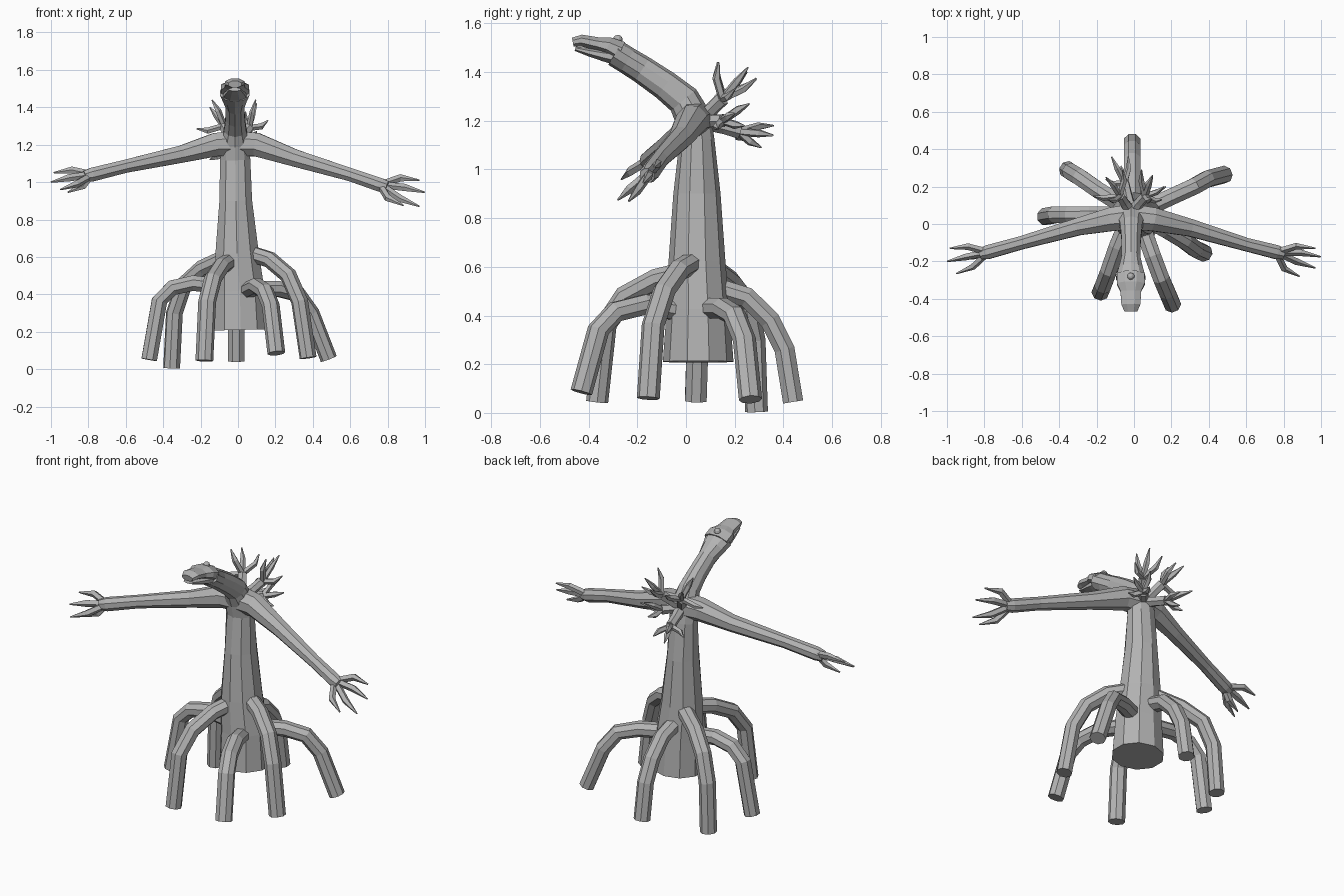
import bpy, bmesh, math
from mathutils import Vector

skin = bpy.data.materials.new("grey skin")
skin.diffuse_color = (0.45, 0.45, 0.45, 1)


def sweep(bm, path, sides, ref):
    """Tube through (point, half width, half height) stations, capped."""
    pts = [Vector(p[0]) for p in path]
    rings = []
    for i, (_, rw, rh) in enumerate(path):
        t = (pts[min(i + 1, len(pts) - 1)] - pts[max(i - 1, 0)]).normalized()
        u = Vector(ref)
        u = (u - t * u.dot(t)).normalized()
        v = t.cross(u)
        ring = []
        for k in range(sides):
            a = 2 * math.pi * (k + 0.5) / sides
            ring.append(bm.verts.new(pts[i] + u * rw * math.cos(a) + v * rh * math.sin(a)))
        rings.append(ring)
    for a, b in zip(rings, rings[1:]):
        for k in range(sides):
            j = (k + 1) % sides
            bm.faces.new((a[k], a[j], b[j], b[k]))
    bm.faces.new(rings[0][::-1])
    bm.faces.new(rings[-1])


def finish(bm, name):
    bmesh.ops.recalc_face_normals(bm, faces=bm.faces)
    mesh = bpy.data.meshes.new(name)
    bm.to_mesh(mesh)
    bm.free()
    mesh.materials.append(skin)
    ob = bpy.data.objects.new(name, mesh)
    bpy.context.collection.objects.link(ob)


def finger(bm, wrist, tip, size, spread):
    """Bent claw: leaves the wrist outward, swells, then tapers to the tip."""
    w, t = Vector(wrist), Vector(tip)
    mid = w.lerp(t, 0.5) + Vector(spread)
    ref = (0.31, 0.42, 0.85)
    sweep(bm, [(w, size, size), (mid, size * 1.05, size * 0.9),
               (t, size * 0.2, size * 0.2)], 5, ref)


# trunk and neck in one sweep: x, y, z, half width, half depth
bm = bmesh.new()
body = [(0.015, 0.05, 0.21, 0.15, 0.145), (0.01, 0.05, 0.42, 0.138, 0.13),
        (-0.005, 0.045, 0.62, 0.122, 0.117), (-0.012, 0.045, 0.9, 0.092, 0.097),
        (-0.015, 0.045, 1.12, 0.085, 0.072), (-0.015, 0.03, 1.21, 0.078, 0.075),
        (-0.015, -0.01, 1.285, 0.062, 0.068), (-0.015, -0.085, 1.345, 0.054, 0.062),
        (-0.016, -0.18, 1.41, 0.052, 0.058), (-0.017, -0.24, 1.447, 0.068, 0.056),
        (-0.017, -0.29, 1.478, 0.083, 0.056)]
sweep(bm, [(b[:3], b[3], b[4]) for b in body], 10, (1, 0, 0))
finish(bm, "trunk_and_neck")

# head: upper jaw and slightly open lower jaw
for name, rows in (("upper_jaw", [(-0.27, 1.482, 0.08, 0.05), (-0.32, 1.507, 0.081, 0.04),
                                  (-0.36, 1.515, 0.06, 0.03), (-0.43, 1.53, 0.055, 0.026),
                                  (-0.465, 1.523, 0.038, 0.02)]),
                   ("lower_jaw", [(-0.28, 1.458, 0.07, 0.034), (-0.34, 1.469, 0.062, 0.026),
                                  (-0.4, 1.482, 0.048, 0.018), (-0.455, 1.496, 0.034, 0.01)])):
    bm = bmesh.new()
    sweep(bm, [((-0.017, y, z), w, h) for y, z, w, h in rows], 8, (1, 0, 0))
    finish(bm, name)

# single eye on top of the head
bm = bmesh.new()
bmesh.ops.create_uvsphere(bm, u_segments=10, v_segments=6, radius=0.02)
bmesh.ops.translate(bm, verts=bm.verts, vec=(-0.017, -0.28, 1.533))
finish(bm, "eye")

# long arms, each with its own droop and finger tips
arms = {
    "left": ([(0.0, 0.04, 1.205), (-0.12, 0.025, 1.2), (-0.3, -0.015, 1.15),
              (-0.6, -0.1, 1.085), (-0.78, -0.15, 1.04), (-0.82, -0.16, 1.03)],
             [(-0.985, -0.13, 1.05), (-1.0, -0.2, 1.0), (-0.95, -0.265, 0.96),
              (-0.91, -0.19, 0.945)]),
    "right": ([(-0.03, 0.04, 1.205), (0.1, 0.025, 1.2), (0.3, -0.02, 1.13),
               (0.6, -0.11, 1.04), (0.76, -0.15, 0.985), (0.8, -0.16, 0.975)],
              [(0.97, -0.13, 1.01), (0.998, -0.175, 0.945), (0.97, -0.235, 0.87),
               (0.885, -0.28, 0.875)]),
}
radii = [0.075, 0.068, 0.05, 0.038, 0.04, 0.032]
for side, (path, tips) in arms.items():
    bm = bmesh.new()
    sweep(bm, [(p, r, r) for p, r in zip(path, radii)], 8, (0, 1, 0))
    wrist = Vector(path[-2])
    centre = sum((Vector(t) for t in tips), Vector()) / len(tips)
    for t in tips:
        finger(bm, wrist, t, 0.02, (Vector(t) - centre) * 0.3)
    finish(bm, side + "_arm")

# seven arched legs: start, shoulder of the arch, knee, shin, foot
legs = {
    "back_leg": [(-0.01, 0.1, 0.52), (-0.01, 0.25, 0.475), (-0.01, 0.345, 0.38),
                 (-0.01, 0.405, 0.26), (-0.01, 0.44, 0.045)],
    "back_left_leg": [(-0.06, 0.1, 0.6), (-0.19, 0.18, 0.54), (-0.29, 0.25, 0.45),
                      (-0.34, 0.28, 0.3), (-0.355, 0.29, 0.005)],
    "left_leg": [(-0.08, 0.05, 0.44), (-0.24, 0.05, 0.46), (-0.35, 0.05, 0.435),
                 (-0.42, 0.05, 0.365), (-0.475, 0.04, 0.05)],
    "front_left_leg": [(-0.04, 0.0, 0.58), (-0.09, -0.12, 0.55), (-0.135, -0.25, 0.48),
                       (-0.165, -0.33, 0.36), (-0.18, -0.365, 0.045)],
    "front_leg": [(0.05, -0.03, 0.42), (0.1, -0.17, 0.445), (0.145, -0.29, 0.415),
                  (0.175, -0.36, 0.34), (0.205, -0.43, 0.085)],
    "right_leg": [(0.06, 0.03, 0.62), (0.17, -0.03, 0.585), (0.27, -0.09, 0.5),
                  (0.33, -0.135, 0.36), (0.375, -0.155, 0.06)],
    "back_right_leg": [(0.08, 0.09, 0.43), (0.21, 0.15, 0.43), (0.32, 0.2, 0.4),
                       (0.39, 0.24, 0.3), (0.485, 0.265, 0.055)],
}
for name, path in legs.items():
    bm = bmesh.new()
    out = Vector(path[-1]) - Vector(path[0])
    sweep(bm, [(p, 0.048, 0.045) for p in path], 8, (-out.y, out.x, 0))
    finish(bm, name)

# small clawed hands sprouting from the back: wrist, tips
sprouts = {
    "upper_left": ((-0.075, 0.15, 1.3), [(-0.14, 0.13, 1.44), (-0.15, 0.25, 1.40),
                                         (-0.06, 0.29, 1.37), (-0.22, 0.15, 1.285)]),
    "upper_right": ((0.06, 0.15, 1.29), [(0.095, 0.135, 1.44), (0.1, 0.255, 1.42),
                                         (0.04, 0.29, 1.375), (0.16, 0.2, 1.33)]),
    "lower_left": ((-0.05, 0.22, 1.155), [(-0.12, 0.36, 1.18), (-0.03, 0.36, 1.14),
                                          (-0.07, 0.31, 1.09), (-0.15, 0.24, 1.12)]),
    "lower_right": ((0.06, 0.15, 1.2), [(0.1, 0.26, 1.27), (0.17, 0.2, 1.23),
                                        (0.09, 0.24, 1.18), (0.15, 0.13, 1.17)]),
}
for name, (wrist, tips) in sprouts.items():
    bm = bmesh.new()
    root, w = Vector((-0.015, 0.06, 1.2)), Vector(wrist)
    sweep(bm, [(root, 0.035, 0.035), (root.lerp(w, 0.6), 0.028, 0.028),
               (w, 0.03, 0.026)], 6, (0.3, 0.2, 0.9))
    centre = sum((Vector(t) for t in tips), Vector()) / len(tips)
    for t in tips:
        finger(bm, w, t, 0.017, (Vector(t) - centre) * 0.2)
    finish(bm, name + "_back_hand")
